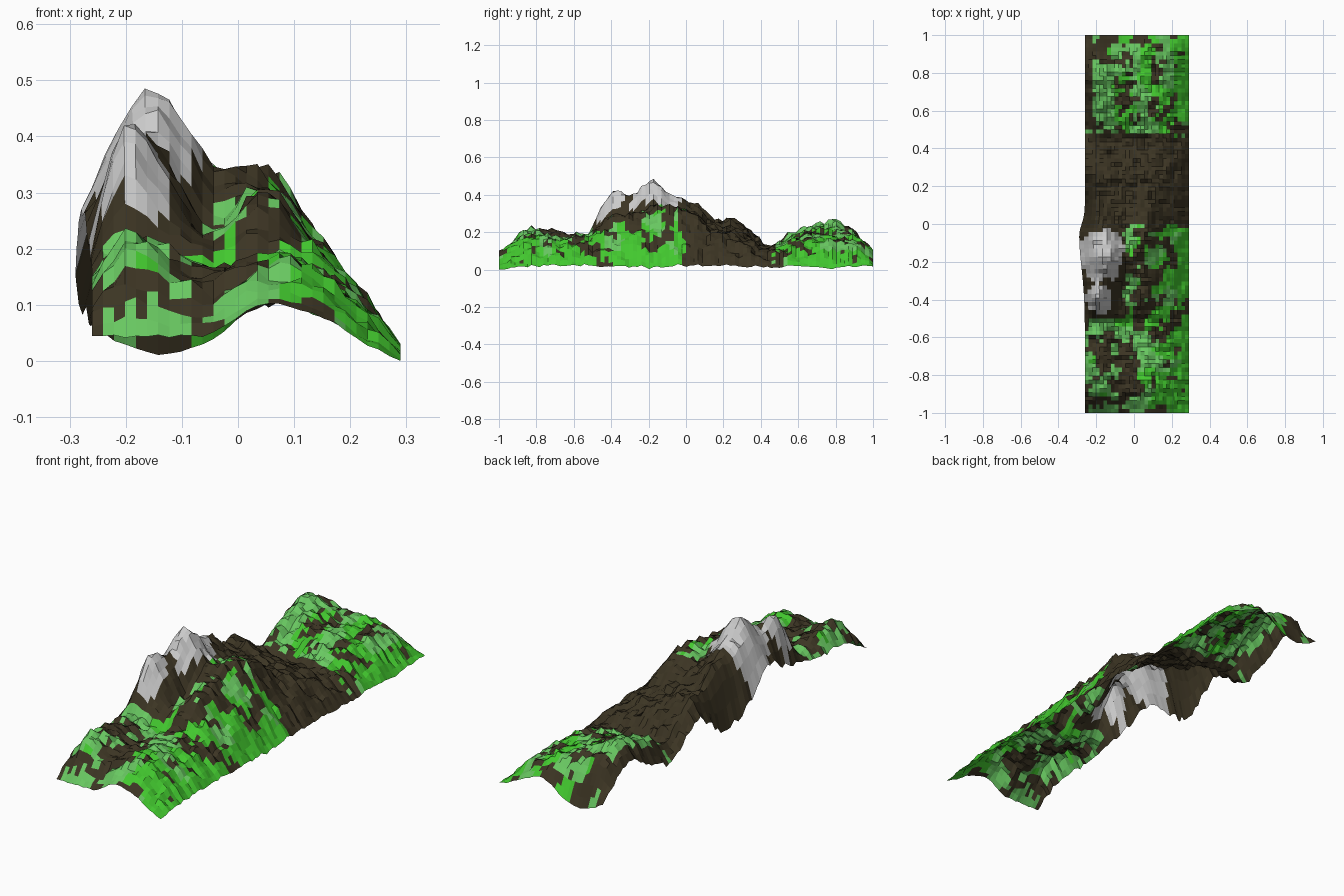
import bpy, bmesh, math
from mathutils import Vector, noise

if "Cube" in bpy.data.objects:
    bpy.data.objects.remove(bpy.data.objects["Cube"])

# Coarse relief of the mountain range: one row of heights per y station
XS = [-.26, -.20, -.14, -.05, .05, .15, .23, .29]
YS = [-1, -.86, -.53, -.46, -.38, -.28, -.19, -.08, .05, .13, .28, .45, .55, .8, .92, 1]
RELIEF = [
    (.06, .055, .055, .06, .11, .09, .04, .01),
    (.14, .22, .20, .16, .19, .16, .09, .03),
    (.17, .20, .19, .16, .18, .16, .10, .03),
    (.19, .33, .28, .22, .25, .19, .11, .03),
    (.21, .43, .36, .24, .30, .20, .11, .03),
    (.26, .37, .40, .27, .31, .21, .11, .03),
    (.26, .43, .485, .37, .31, .21, .11, .02),
    (.18, .38, .41, .32, .35, .22, .11, .03),
    (.07, .34, .335, .30, .31, .20, .11, .03),
    (.10, .29, .28, .25, .24, .18, .11, .03),
    (.20, .27, .255, .22, .20, .165, .10, .03),
    (.08, .13, .13, .12, .12, .11, .08, .02),
    (.09, .19, .19, .17, .17, .15, .09, .03),
    (.20, .265, .25, .22, .18, .16, .09, .02),
    (.13, .19, .18, .17, .18, .15, .09, .03),
    (.07, .04, .02, .05, .11, .09, .05, .03),
]


def spline(ts, vs, t):
    """Smooth cubic curve through the values vs at stations ts."""
    n = len(ts)
    i = 0
    while i < n - 2 and t > ts[i + 1]:
        i += 1

    def slope(k):
        a, b = max(k - 1, 0), min(k + 1, n - 1)
        return (vs[b] - vs[a]) / (ts[b] - ts[a])
    h = ts[i + 1] - ts[i]
    s = (t - ts[i]) / h
    return ((2*s**3 - 3*s**2 + 1) * vs[i] + (s**3 - 2*s**2 + s) * h * slope(i)
            + (3*s**2 - 2*s**3) * vs[i + 1] + (s**3 - s**2) * h * slope(i + 1))


def height(x, y):
    z = spline(YS, [spline(XS, row, x) for row in RELIEF], y)
    # gullies running down the slopes, plus finer roughness
    gully = noise.noise(Vector((x * 9, y * 28, 1.3))) * .018
    rough = noise.noise(Vector((x * 31, y * 43, 5.7))) * .026
    fade = min(1, (1 - abs(y)) * 8 + .3) * min(1, (.29 - x) * 10 + .5)
    return max(0, z + (gully + rough) * fade)


def material(name, color):
    m = bpy.data.materials.new(name)
    m.diffuse_color = (*color, 1)
    m.use_nodes = True
    m.node_tree.nodes["Principled BSDF"].inputs["Base Color"].default_value = m.diffuse_color
    return m


BROWN, GREEN, MEADOW, SNOW = range(4)


def ground_cover(c):
    """Choose the surface colour from position, height and patch noise."""
    patch = noise.noise(Vector((c.x * 9, c.y * 9, c.z * 5 + 2)))
    patch += .6 * noise.noise(Vector((c.x * 25, c.y * 25, 8)))
    # snow caps: two round patches around the peaks
    for px, py, rx, ry in ((-.17, -.17, .12, .14), (-.185, -.39, .07, .085)):
        if math.hypot((c.x - px) / rx, (c.y - py) / ry) < 1 + patch * .25:
            return SNOW
    if -.01 + patch * .02 < c.y < .47 + patch * .02:
        return BROWN
    if -.5 < c.y < 0 and c.x < -.05 + patch * .05:
        return BROWN
    if c.x < -.22 and c.y > .5:
        return BROWN
    if patch < -.13 - max(0, c.x - .15) * 3:
        return BROWN
    tone = noise.noise(Vector((c.x * 9, c.y * 9, 20)))
    return MEADOW if tone + (.1 - c.x) * 1.5 > .05 else GREEN


# Terrain sheet
NX, NY = 28, 92
bm = bmesh.new()
grid = []
for j in range(NY + 1):
    y = -1 + 2 * j / NY
    line = []
    for i in range(NX + 1):
        x = -.26 + .55 * i / NX
        # the snow mountain bulges out past the left border, most near y = 0
        bulge = .03 * max(0, 1 - (x + .26) / .12)
        bulge *= math.exp(-((y + .06) / (.24 if y < -.06 else .08)) ** 2)
        line.append(bm.verts.new((x - bulge, y, height(x, y))))
    grid.append(line)
low = min(v.co.z for v in bm.verts)
for v in bm.verts:
    v.co.z -= low
for j in range(NY):
    for i in range(NX):
        f = bm.faces.new((grid[j][i], grid[j][i + 1],
                          grid[j + 1][i + 1], grid[j + 1][i]))
        f.material_index = ground_cover(f.calc_center_median())

mesh = bpy.data.meshes.new("mountain_range")
bm.to_mesh(mesh)
bm.free()
for name, color in (("rock", (.045, .035, .017)), ("grass", (.055, .58, .028)),
                    ("meadow", (.14, .58, .12)), ("snow", (.6, .6, .6))):
    mesh.materials.append(material(name, color))
terrain = bpy.data.objects.new("mountain_range", mesh)
bpy.context.collection.objects.link(terrain)
